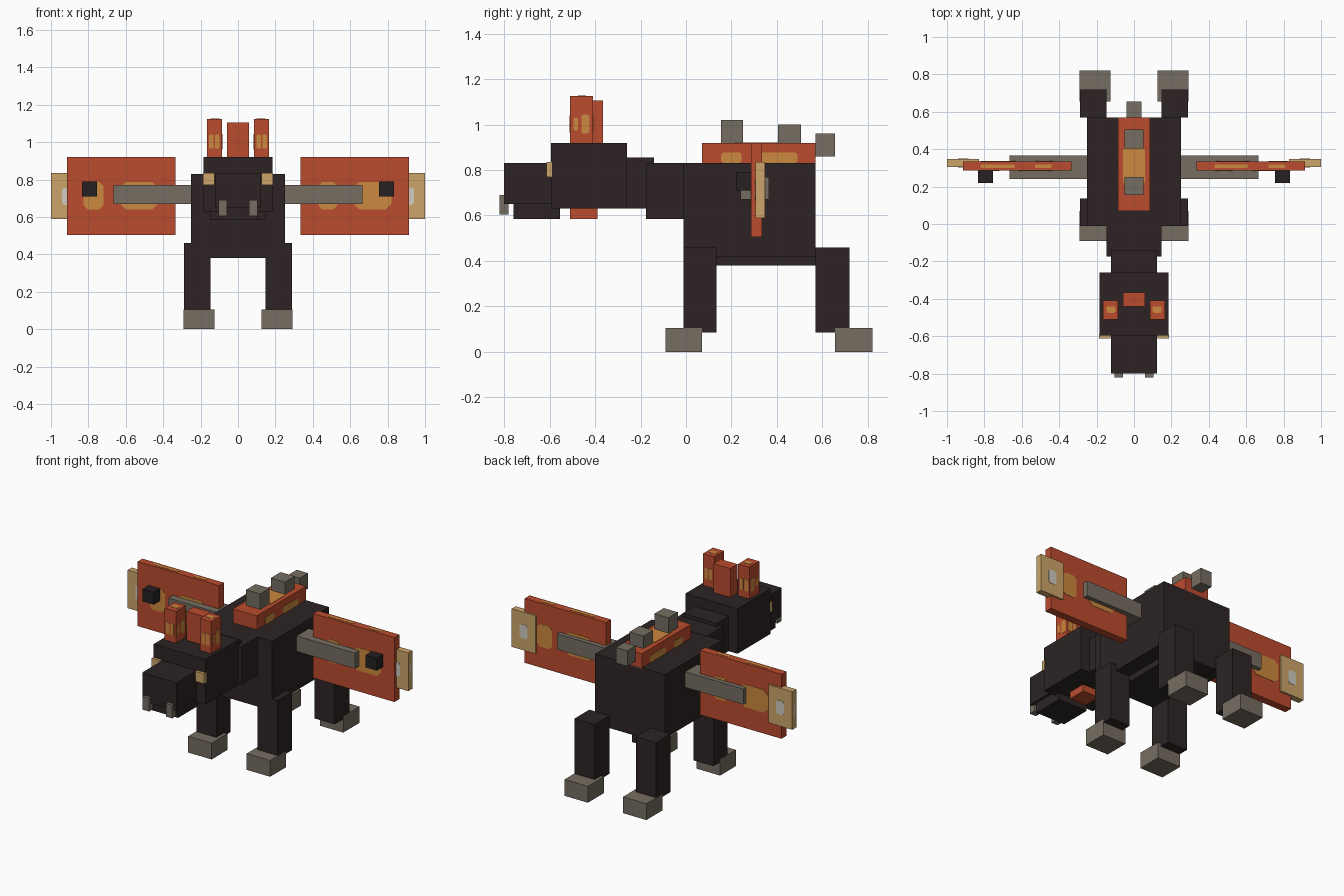
import bpy, bmesh
from mathutils import Vector

if "Cube" in bpy.data.objects:
    bpy.data.objects.remove(bpy.data.objects["Cube"])


def material(name, rgb):
    """Flat colour given as 0-255 display values."""
    m = bpy.data.materials.new(name)
    m.diffuse_color = [((c / 255 + 0.055) / 1.055) ** 2.4 for c in rgb] + [1]
    m.use_nodes = True
    m.node_tree.nodes["Principled BSDF"].inputs["Base Color"].default_value = m.diffuse_color
    return m


HIDE = material("dark hide", (45, 36, 36))
RED = material("red", (188, 76, 46))
ORANGE = material("orange", (204, 137, 62))
GREY = material("stone grey", (117, 109, 97))
TAN = material("tan", (204, 165, 106))
PALE = material("pale", (208, 204, 194))
BLACK = material("claw black", (38, 32, 33))


def finish(name, bm, mat):
    bmesh.ops.recalc_face_normals(bm, faces=bm.faces)
    mesh = bpy.data.meshes.new(name)
    bm.to_mesh(mesh)
    bm.free()
    mesh.materials.append(mat)
    bpy.context.collection.objects.link(bpy.data.objects.new(name, mesh))


def box(name, mat, x, y, z):
    """Box from its range along each axis."""
    bm = bmesh.new()
    bmesh.ops.create_cube(bm, size=1)
    for v in bm.verts:
        v.co = [(a + b) / 2 + c * (b - a) for (a, b), c in zip((x, y, z), v.co)]
    finish(name, bm, mat)


def pair(name, mat, x, y, z):
    """Same box on both sides."""
    box(name + "_right", mat, x, y, z)
    box(name + "_left", mat, (-x[1], -x[0]), y, z)


def patch(name, mat, axis, pos, u, v):
    """Thin plate with clipped corners, facing the given axis."""
    c = min(u[1] - u[0], v[1] - v[0]) * 0.2
    (a, b), (d, e) = u, v
    outline = [(a + c, d), (b - c, d), (b, d + c), (b, e - c),
               (b - c, e), (a + c, e), (a, e - c), (a, d + c)]
    bm = bmesh.new()
    verts = []
    for p in outline:
        co = list(p)
        co.insert(axis, pos - 0.002)
        verts.append(bm.verts.new(co))
    face = bm.faces.new(verts)
    ext = bmesh.ops.extrude_face_region(bm, geom=[face])["geom"]
    shift = Vector((0, 0, 0))
    shift[axis] = 0.004
    bmesh.ops.translate(bm, vec=shift, verts=[g for g in ext if isinstance(g, bmesh.types.BMVert)])
    finish(name, bm, mat)


# Body, neck and head
box("body", HIDE, (-.25, .25), (-.01, .57), (.42, .83))
box("belly", HIDE, (-.15, .15), (-.005, .57), (.38, .43))
box("neck_base", HIDE, (-.147, .147), (-.175, 0), (.585, .832))
box("neck", HIDE, (-.122, .122), (-.27, -.14), (.63, .855))
box("head", HIDE, (-.185, .185), (-.595, -.26), (.63, .92))
box("snout", HIDE, (-.122, .122), (-.80, -.58), (.65, .832))
box("jaw", HIDE, (-.105, .105), (-.76, -.555), (.585, .655))
box("throat", RED, (-.06, .06), (-.51, -.39), (.585, .64))
pair("tooth", GREY, (.06, .105), (-.82, -.78), (.605, .69))
pair("eye", TAN, (.125, .187), (-.613, -.59), (.77, .835))

# Horns and crest
pair("horn", RED, (.085, .165), (-.51, -.41), (.91, 1.125))
box("crest", RED, (-.06, .06), (-.44, -.365), (.915, 1.105))
for s in (-1, 1):
    for x in (.085 * s, .165 * s):
        patch("horn_side_spot", ORANGE, 0, x, (-.495, -.475), (.975, 1.03))
        patch("horn_side_patch", ORANGE, 0, x, (-.46, -.425), (.96, 1.045))
    for y in (-.51, -.41):
        for a, b in ((.1, .122), (.13, .155)):
            patch("horn_patch", ORANGE, 1, y, sorted((a * s, b * s)), (.965, 1.04))
    patch("horn_top_patch", ORANGE, 2, 1.125, sorted((.1 * s, .148 * s)), (-.475, -.44))

# Legs and feet
for name, leg, foot in (("front", (-.01, .135), (-.09, .07)), ("rear", (.57, .72), (.655, .82))):
    pair(name + "_leg", HIDE, (.147, .29), leg, (.085, .46))
    pair(name + "_foot", GREY, (.125, .292), foot, (0, .105))

# Back ridge and spikes
box("ridge", RED, (-.085, .085), (.07, .57), (.82, .92))
for x in (-.085, .085):
    patch("ridge_front_patch", ORANGE, 0, x, (.155, .245), (.83, .878))
    patch("ridge_rear_patch", ORANGE, 0, x, (.33, .49), (.83, .878))
patch("ridge_top_patch", ORANGE, 2, .92, (-.058, .058), (.2, .42))
box("front_spike", GREY, (-.05, .05), (.155, .25), (.91, 1.02))
box("middle_spike", GREY, (-.05, .05), (.405, .505), (.91, 1.0))
box("rear_spike", GREY, (-.04, .04), (.57, .655), (.86, .96))

# Wings
pair("wing_arm", GREY, (.24, .665), (.24, .365), (.67, .77))
pair("wing_membrane", RED, (.335, .915), (.285, .335), (.505, .92))
pair("wing_claw", BLACK, (.755, .835), (.22, .29), (.71, .79))
pair("wing_tip", TAN, (.83, 1.0), (.305, .347), (.59, .835))
for s in (-1, 1):
    for y in (.305, .347):
        patch("wing_tip_spot", PALE, 1, y, sorted((.885 * s, .942 * s)), (.665, .755))
    patch("wing_tip_edge_spot", PALE, 0, s * .998, (.317, .333), (.66, .75))

# Wing markings: the two sides differ in which patch is wider
near, far = ((.43, .53), (.62, .82)), ((.43, .63), (.72, .825))
for s, front, back in ((1, near, far), (-1, far, near)):
    for y, spans in ((.285, front), (.335, back)):
        for a, b in spans:
            patch("wing_patch", ORANGE, 1, y, sorted((a * s, b * s)), (.64, .787))
for a, b in ((-.82, -.64), (-.53, -.44), (.43, .61), (.72, .81)):
    patch("wing_top_stripe", ORANGE, 2, .92, (a, b), (.3, .318))
